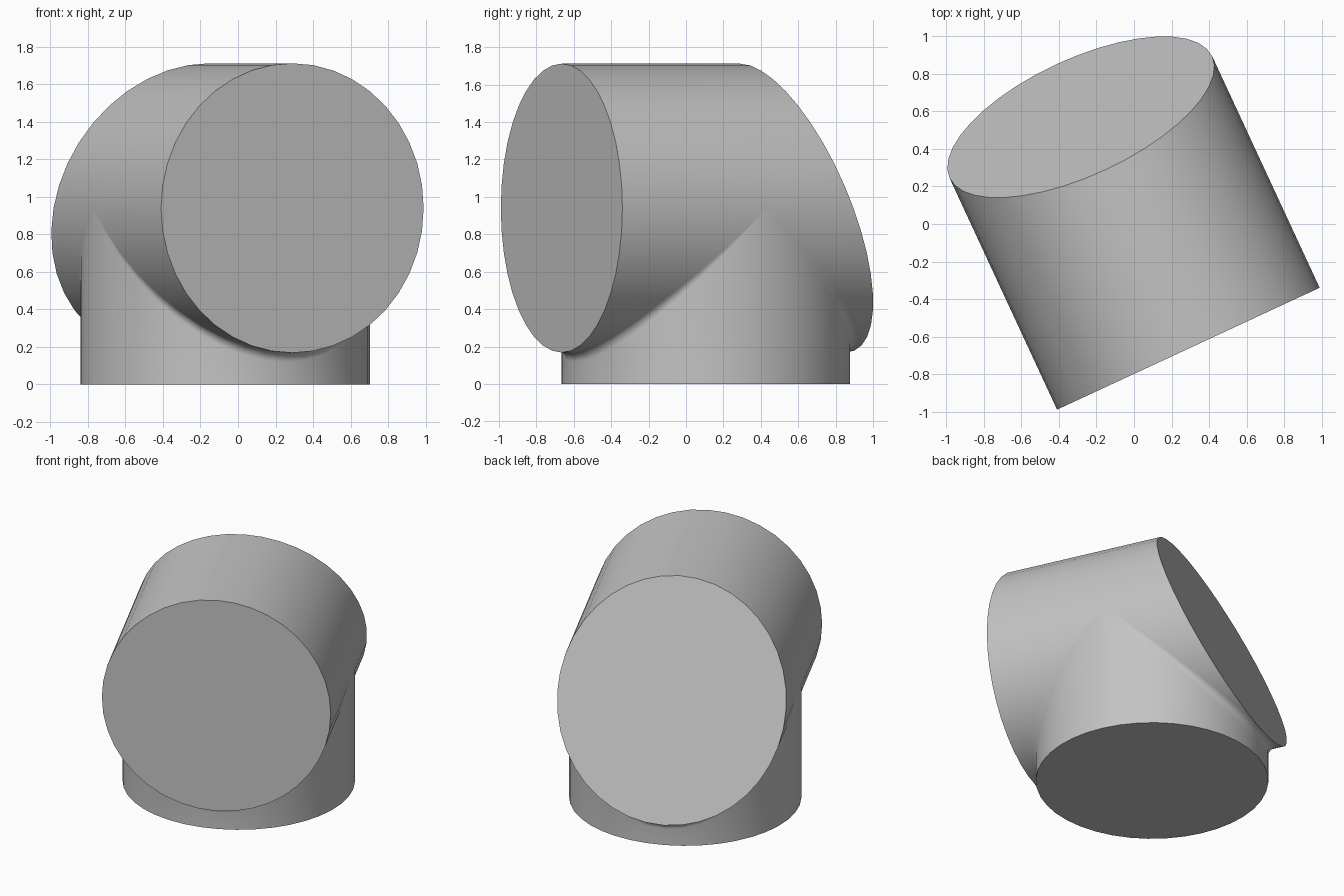
import bpy, bmesh
from math import sin, cos, pi, radians
from mathutils import Vector

cube = bpy.data.objects.get("Cube")
if cube:
    bpy.data.objects.remove(cube, do_unlink=True)

SEGMENTS = 40
RADIUS = 0.772        # shared by both pipes
FILLET = 0.05         # rounding along the joint
AXIS_HEIGHT = 0.94    # height of the level pipe's axis
FRONT = -0.85         # front end, measured from the upright pipe's axis
BACK = 0.512          # slanted end where it crosses the axis
SLANT = 0.402         # lean of the slanted end
ARC_STEPS = 6

grey = bpy.data.materials.new("plain_grey")
grey.use_nodes = True
colour = (0.55, 0.55, 0.55, 1)
grey.diffuse_color = colour
grey.node_tree.nodes["Principled BSDF"].inputs["Base Color"].default_value = colour


def loft(name, rings, cap_end):
    """Skin a list of closed rings, closing the first and optionally the last."""
    bm = bmesh.new()
    loops = [[bm.verts.new(p) for p in ring] for ring in rings]
    for a, b in zip(loops, loops[1:]):
        for i in range(SEGMENTS):
            j = (i + 1) % SEGMENTS
            bm.faces.new((a[i], a[j], b[j], b[i]))
    bm.faces.new(loops[0][::-1])
    if cap_end:
        bm.faces.new(loops[-1])
    bmesh.ops.remove_doubles(bm, verts=bm.verts, dist=0.0005)
    bmesh.ops.recalc_face_normals(bm, faces=bm.faces)
    mesh = bpy.data.meshes.new(name)
    bm.to_mesh(mesh)
    bm.free()
    mesh.materials.append(grey)
    obj = bpy.data.objects.new(name, mesh)
    bpy.context.collection.objects.link(obj)
    obj.location = (-0.068, 0.106, AXIS_HEIGHT)
    obj.rotation_euler.z = radians(24.9)
    bpy.ops.object.select_all(action='DESELECT')
    obj.select_set(True)
    bpy.context.view_layer.objects.active = obj
    bpy.ops.object.shade_smooth_by_angle(angle=radians(40))
    return obj


angles = [2 * pi * i / SEGMENTS for i in range(SEGMENTS)]

# Level pipe: square front end, slanted back end
front_ring = [(RADIUS * sin(a), FRONT, RADIUS * cos(a)) for a in angles]
back_ring = [(x, BACK - SLANT * z, z) for x, _, z in front_ring]
loft("level_pipe", [front_ring, back_ring], True)


# Upright pipe: wall up to the joint, then a rolling-ball fillet onto the level pipe
def fillet_point(a, t):
    wall = Vector((sin(a), cos(a), 0))
    under = Vector((sin(a), 0, -abs(cos(a))))
    centre = (RADIUS + FILLET) * Vector((sin(a), cos(a), -abs(cos(a))))
    return centre - FILLET * wall.lerp(under, t).normalized()


base_ring = [(RADIUS * sin(a), RADIUS * cos(a), -AXIS_HEIGHT) for a in angles]
fillet_rings = [[fillet_point(a, k / ARC_STEPS) for a in angles]
                for k in range(ARC_STEPS + 1)]
loft("upright_pipe", [base_ring] + fillet_rings, False)
